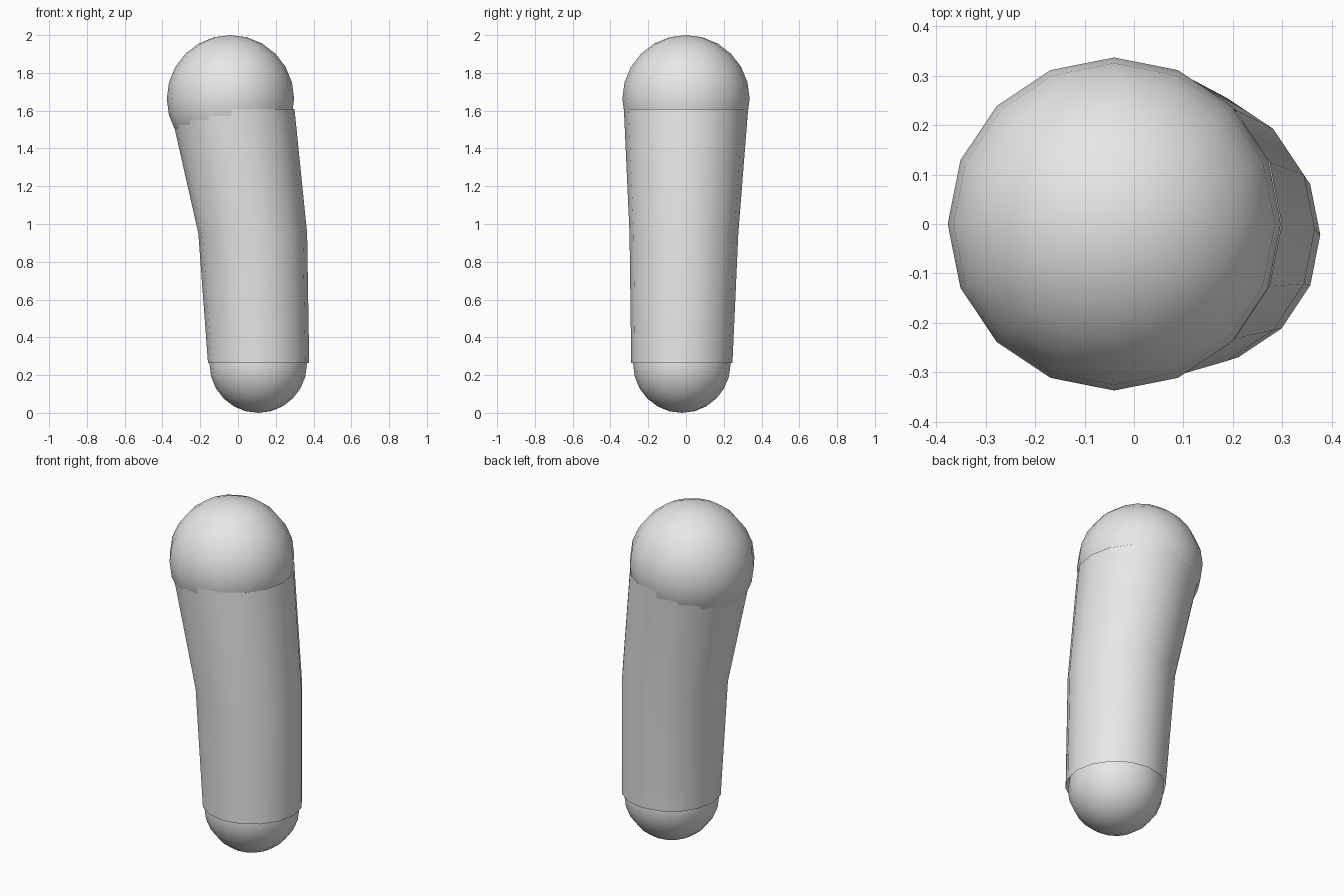
import bpy
import bmesh
from math import cos, sin, tau, radians
from mathutils import Matrix

SIDES = 16

cube = bpy.data.objects.get("Cube")
if cube:
    bpy.data.objects.remove(cube, do_unlink=True)

grey = bpy.data.materials.new("light_grey")
grey.use_nodes = True
grey.diffuse_color = (0.8, 0.8, 0.8, 1)
grey.node_tree.nodes["Principled BSDF"].inputs["Base Color"].default_value = grey.diffuse_color


def add_part(name, bm):
    """Turn a bmesh into a smooth grey object."""
    mesh = bpy.data.meshes.new(name)
    bm.to_mesh(mesh)
    bm.free()
    mesh.materials.append(grey)
    obj = bpy.data.objects.new(name, mesh)
    bpy.context.collection.objects.link(obj)
    bpy.ops.object.select_all(action="DESELECT")
    obj.select_set(True)
    bpy.context.view_layer.objects.active = obj
    bpy.ops.object.shade_smooth_by_angle(angle=radians(40))
    return obj


def ball(name, centre, radius):
    bm = bmesh.new()
    bmesh.ops.create_uvsphere(bm, u_segments=SIDES, v_segments=12, radius=radius,
                              matrix=Matrix.Translation(centre))
    return add_part(name, bm)


def sleeve(name, sections):
    """Open tube through level rings given as (x, y, z, radius), bottom to top."""
    bm = bmesh.new()
    rings = [[bm.verts.new((x + r * cos(tau * i / SIDES), y + r * sin(tau * i / SIDES), z))
              for i in range(SIDES)] for x, y, z, r in sections]
    for low, high in zip(rings, rings[1:]):
        for i in range(SIDES):
            j = (i + 1) % SIDES
            bm.faces.new((low[i], low[j], high[j], high[i]))
    return add_part(name, bm)


# Rounded joints at each end of the limb
ball("upper_joint", (-0.04, 0, 1.663), 0.337)
ball("lower_joint", (0.107, -0.022, 0.258), 0.258)

# Slightly bent, tapering limb between the joints
sleeve("limb_sleeve", [
    (0.109, -0.022, 0.265, 0.268),
    (0.078, -0.011, 0.95, 0.288),
    (-0.03, 0, 1.61, 0.329),
])
